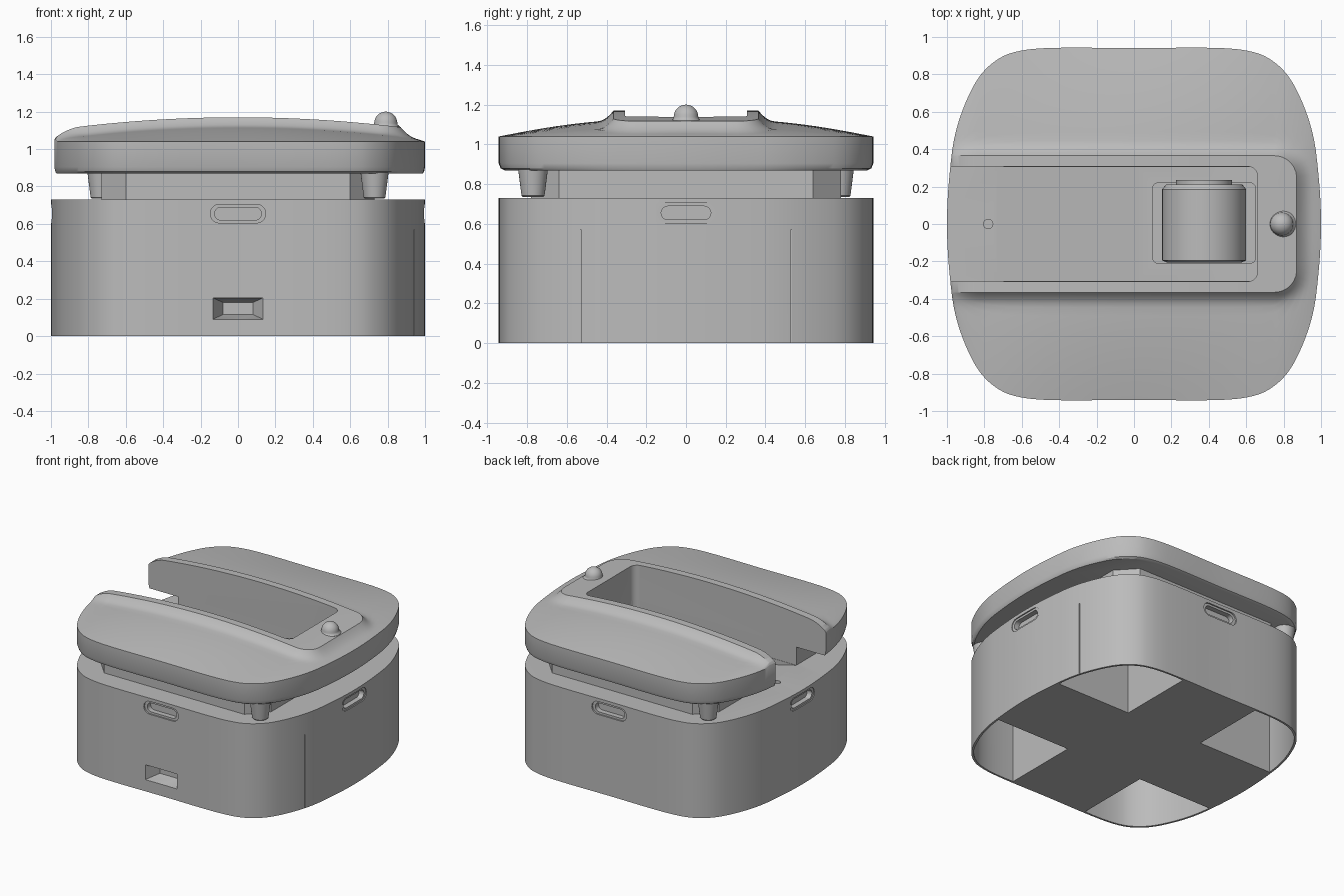
import bpy, bmesh, math
from mathutils import Vector

if "Cube" in bpy.data.objects:
    bpy.data.objects.remove(bpy.data.objects["Cube"], do_unlink=True)

grey = bpy.data.materials.new("plain grey")
grey.use_nodes = True
grey.diffuse_color = (0.5, 0.5, 0.5, 1)
grey.node_tree.nodes["Principled BSDF"].inputs["Base Color"].default_value = (0.5, 0.5, 0.5, 1)


def finish(name, bm):
    bmesh.ops.recalc_face_normals(bm, faces=bm.faces)
    me = bpy.data.meshes.new(name)
    bm.to_mesh(me)
    bm.free()
    me.materials.append(grey)
    ob = bpy.data.objects.new(name, me)
    bpy.context.collection.objects.link(ob)
    return ob


def loft(name, rings):
    """Skin closed rings of equal length and cap both ends."""
    bm = bmesh.new()
    loops = [[bm.verts.new(p) for p in r] for r in rings]
    n = len(loops[0])
    for a, b in zip(loops, loops[1:]):
        for i in range(n):
            j = (i + 1) % n
            bm.faces.new((a[i], a[j], b[j], b[i]))
    bm.faces.new(loops[0])
    bm.faces.new(loops[-1])
    return finish(name, bm)


def prism(name, pts, z0, z1):
    return loft(name, [[(x, y, z) for x, y in pts] for z in (z0, z1)])


def box(name, x0, x1, y0, y1, z0, z1):
    return prism(name, [(x0, y0), (x1, y0), (x1, y1), (x0, y1)], z0, z1)


def rounded(x0, x1, y0, y1, r, steps=6):
    pts = []
    for k, (cx, cy) in enumerate([(x1 - r, y1 - r), (x0 + r, y1 - r), (x0 + r, y0 + r), (x1 - r, y0 + r)]):
        for i in range(steps + 1):
            a = math.pi / 2 * (k + i / steps)
            pts.append((cx + r * math.cos(a), cy + r * math.sin(a)))
    return pts


def cut(target, cutters):
    for c in cutters:
        m = target.modifiers.new("cut", "BOOLEAN")
        m.operation, m.solver, m.object = "DIFFERENCE", "EXACT", c
        bpy.context.view_layer.objects.active = target
        bpy.ops.object.modifier_apply(modifier=m.name)
        bpy.data.objects.remove(c, do_unlink=True)


def smooth(ob, angle=25):
    bpy.ops.object.select_all(action="DESELECT")
    ob.select_set(True)
    bpy.context.view_layer.objects.active = ob
    bpy.ops.object.shade_smooth_by_angle(angle=math.radians(angle))


# Plan outline: a smooth quadrant mirrored twice
KEYS = [(1, 0), (0.975, 0.37), (0.935, 0.556), (0.855, 0.743), (0.775, 0.845), (0.663, 0.912), (0.476, 0.94), (0, 0.94)]


def quadrant(steps=7):
    k = [(KEYS[1][0], -KEYS[1][1])] + KEYS + [(-0.476, 0.94)]
    pts = []
    for i in range(1, len(k) - 2):
        p = [Vector(q) for q in k[i - 1:i + 3]]
        d = (p[2] - p[1]).length
        m1 = (p[2] - p[0]) * d / (p[2] - p[0]).length
        m2 = (p[3] - p[1]) * d / (p[3] - p[1]).length
        for s in range(steps):
            t = s / steps
            q = (p[1] * (2 * t**3 - 3 * t * t + 1) + m1 * (t**3 - 2 * t * t + t)
                 + p[2] * (3 * t * t - 2 * t**3) + m2 * (t**3 - t * t))
            pts.append((q.x, q.y))
    return pts + [KEYS[-1]]


Q = quadrant()
half = Q + [(-x, y) for x, y in reversed(Q[:-1])]
outline = half + [(x, -y) for x, y in reversed(half[1:-1])]

# Body shell with four open corner wells underneath
body = prism("body", outline, 0, 0.73)
ARM = 0.33
cutters = []
corner = [(ARM, ARM), (0.963, ARM)]
corner += [(x * 0.985, y * 0.985) for x, y in Q if x > ARM + 0.02 and y > ARM + 0.03] + [(ARM, 0.926)]
for sx in (1, -1):
    for sy in (1, -1):
        cutters.append(prism("well_cutter", [(x * sx, y * sy) for x, y in corner], -0.1, 0.56))

# Grip recesses on all four sides: a shallow wide step and a deeper pocket
for k in range(4):
    edge = 1.0 if k % 2 else 0.94
    for w, h, depth in ((0.148, 0.05, 0.01), (0.125, 0.034, 0.05)):
        c = prism("grip_cutter", rounded(-w, w, -h, h, h * 0.98), 0, 0.2)
        c.rotation_euler = (math.pi / 2, 0, k * math.pi / 2)
        c.location = Vector((math.sin(k * math.pi / 2), -math.cos(k * math.pi / 2), 0)) * (edge - depth)
        c.location.z = 0.655
        cutters.append(c)

# Tapered socket low on the front
def socket_ring(y, w, z0, z1):
    return [(-w, y, z0), (w, y, z0), (w, y, z1), (-w, y, z1)]


cutters.append(loft("socket_cutter", [socket_ring(-1, 0.135, 0.09, 0.205), socket_ring(-0.94, 0.135, 0.09, 0.205),
                                      socket_ring(-0.84, 0.08, 0.115, 0.18)]))

# Panel seams on the left side
for s in (1, -1):
    cutters.append(box("seam_cutter", 0.934, 1.1, s * 0.53 - 0.003, s * 0.53 + 0.003, -0.1, 0.57))

# Paper bay: sloping ramp, flat ledge and the roll pit
ramp = [(-0.73, 0.74), (-0.73, 0.73), (0.02, 0.55), (0.66, 0.55), (0.66, 0.9), (-0.73, 0.9)]
cutters.append(loft("bay_cutter", [[(x, y, z) for x, z in ramp] for y in (-0.305, 0.305)]))
cutters.append(prism("pit_cutter", rounded(0.1, 0.65, -0.21, 0.22, 0.03), 0.42, 0.6))
cutters.append(prism("hole_cutter", rounded(-0.805, -0.755, -0.025, 0.025, 0.0245), 0.7, 0.8))
cut(body, cutters)
smooth(body)


def bay_slot():
    return prism("slot_cutter", rounded(-1.3, 0.66, -0.307, 0.307, 0.05), 0.6, 1.4)


# Chamfered neck between body and lid
neck_pts = [(0.73, 0.64), (0.6, 0.78), (-0.6, 0.78), (-0.73, 0.64)]
neck = prism("neck", neck_pts + [(x, -y) for x, y in reversed(neck_pts)], 0.728, 0.872)
cut(neck, [bay_slot()])

# Lid: low dome sweeping up into a raised rim
RIM = 0.365


def rim_point(x, y):
    if x <= 0.75:
        return max(x, -0.965), max(-RIM, min(RIM, y))
    cy = max(-0.245, min(0.245, y))
    d = Vector((x - 0.75, y - cy)).normalized() * 0.12
    return 0.75 + d.x, cy + d.y


def rim_height(x):
    return 1.17 - 0.07 * x * x - 2.2 * max(0, -x - 0.84) ** 2


def dome_ring(t):
    ring = []
    for x, y in outline:
        rx, ry = rim_point(x, y)
        reach = math.hypot(x - rx, y - ry)
        d = reach * (1 - t)
        top = rim_height(rx)
        lift = min(0.05, (top - 1.04) * 0.6)
        z = 1.04 + (top - lift - 1.04) * (1 - (1 - t) ** 1.5) + lift * max(0, 1 - d / 0.08) ** 2
        ring.append((x + (rx - x) * t, y + (ry - y) * t, z))
    return ring


rings = [[(x * 0.99, y * 0.97, 0.87) for x, y in outline], [(x * 0.995, y * 0.99, 0.88) for x, y in outline],
         [(x, y, 0.905) for x, y in outline]]
rings += [dome_ring(t) for t in (0, 0.08, 0.2, 0.35, 0.5, 0.65, 0.78, 0.86, 0.9, 0.93, 0.96, 0.98, 1)]
# Rim land follows the long arc inwards
for s in (0.84, 0.6, 0.02):
    rings.append([(x if x < 0.6 else 0.6 + (x - 0.6) * s, y * s, rim_height(x if x < 0.6 else 0.6 + (x - 0.6) * s))
                  for x, y, z in rings[15]])
lid = loft("lid", rings)
cut(lid, [bay_slot()])
smooth(lid, 30)


# Turned parts from radius and height profiles
def turned(name, profile, loc, rot=(0, 0, 0), n=32):
    ob = loft(name, [[(r * math.cos(i * math.tau / n), r * math.sin(i * math.tau / n), z) for i in range(n)]
                     for r, z in profile])
    ob.location, ob.rotation_euler = loc, rot
    smooth(ob, 35)
    return ob


for side, s in (("front", 1), ("back", -1)):
    turned(side + "_lid_post", [(0.05, 0.735), (0.058, 0.742), (0.075, 0.875)], (0.73 * s, -0.77 * s, 0))

knob = [(0.075, 1.09), (0.075, 1.12), (0.064, 1.13)]
knob += [(0.062 * math.cos(a), 1.138 + 0.062 * math.sin(a)) for a in [i * math.pi / 16 for i in range(8)]]
turned("knob", knob + [(0.003, 1.2)], (0.79, 0, 0))

# Paper roll lying across the pit
turned("paper_roll", [(0.2, -0.205), (0.225, -0.195), (0.225, 0.185), (0.205, 0.21), (0.15, 0.21), (0.15, 0.235)],
       (0.375, 0, 0.66), (-math.pi / 2, 0, 0), 48)
